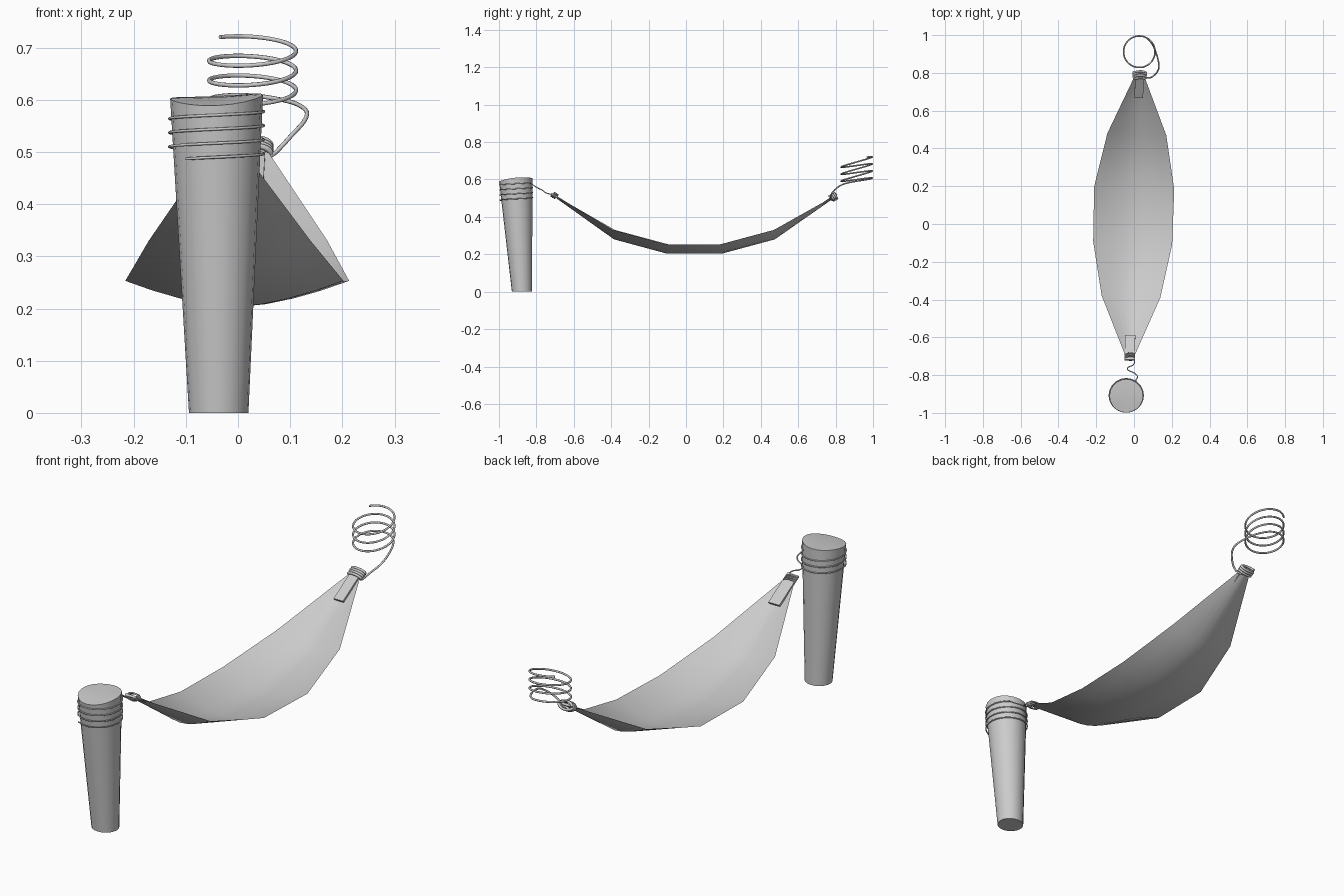
import bpy, bmesh
from math import sin, cos, pi, radians
from mathutils import Vector as V

if "Cube" in bpy.data.objects:
    bpy.data.objects.remove(bpy.data.objects["Cube"])


def add_mesh(name, verts, faces, angle=None):
    me = bpy.data.meshes.new(name)
    me.from_pydata(verts, [], faces)
    bm = bmesh.new()
    bm.from_mesh(me)
    bmesh.ops.recalc_face_normals(bm, faces=bm.faces)
    bm.to_mesh(me)
    bm.free()
    ob = bpy.data.objects.new(name, me)
    bpy.context.collection.objects.link(ob)
    bpy.context.view_layer.objects.active = ob
    ob.select_set(True)
    if angle:
        bpy.ops.object.shade_smooth_by_angle(angle=radians(angle))
    ob.select_set(False)
    return ob


def helix(c0, c1, u, v, a0, a1, per_turn=24):
    """Coil of points from c0 to c1 with elliptical radius vectors u and v."""
    c0, c1, u, v = V(c0), V(c1), V(u), V(v)
    n = max(2, round((a1 - a0) / 360 * per_turn))
    pts = []
    for i in range(n + 1):
        t = i / n
        a = radians(a0 + (a1 - a0) * t)
        pts.append(c0.lerp(c1, t) + u * cos(a) + v * sin(a))
    return pts


def rope(name, pts, r):
    cu = bpy.data.curves.new(name, 'CURVE')
    cu.dimensions = '3D'
    cu.bevel_depth = r
    cu.bevel_resolution = 2
    cu.use_fill_caps = True
    cu.resolution_u = 3
    s = cu.splines.new('NURBS')
    s.points.add(len(pts) - 1)
    for p, q in zip(s.points, pts):
        p.co = (*q, 1)
    s.order_u = 3
    s.use_endpoint_u = True
    ob = bpy.data.objects.new(name, cu)
    bpy.context.collection.objects.link(ob)
    return ob


# Leaning, tapered post with an uneven sawn top
N = 20
verts, faces = [], []
for i in range(N):
    a = 2 * pi * i / N
    verts.append((-0.037 + 0.057 * cos(a), -0.877 + 0.054 * sin(a), 0))
for i in range(N):
    a = 2 * pi * i / N
    z = 0.602 + 0.009 * sin(a) + 0.004 * cos(a) + 0.004 * cos(2 * a)
    verts.append((-0.041 + 0.089 * cos(a), -0.91 + 0.089 * sin(a), z))
verts.append((-0.041, -0.91, 0.604))
faces.append(list(range(N)))
for i in range(N):
    j = (i + 1) % N
    faces += [(i, j, N + j, N + i), (N + i, N + j, 2 * N)]
add_mesh("post", verts, faces, 35)

# Sagging cloth: centre x, y, half width, middle z, edge z
stations = [(-0.022, -0.715, 0.017, 0.515, 0.522), (-0.016, -0.385, 0.155, 0.28, 0.33),
            (-0.007, -0.10, 0.209, 0.203, 0.253), (0.001, 0.19, 0.212, 0.203, 0.253),
            (0.015, 0.475, 0.156, 0.28, 0.33), (0.03, 0.80, 0.018, 0.507, 0.515)]
C = 8
verts, faces = [], []
for x, y, w, zm, ze in stations:
    for k in range(C + 1):
        u = 2 * k / C - 1
        verts.append((x + u * w, y - 0.035 * u * w, zm + (ze - zm) * abs(u) ** 1.6))
for r in range(len(stations) - 1):
    for k in range(C):
        a = r * (C + 1) + k
        faces.append((a, a + 1, a + C + 2, a + C + 1))
cloth = add_mesh("hammock_cloth", verts, faces, 60)


# Flat folded straps on the two cloth ends
def strap(name, a, b, w, t=0.01):
    a, b = V(a), V(b)
    side = V((w / 2, 0, 0))
    up = V((1, 0, 0)).cross(b - a).normalized() * t / 2
    if up.z < 0:
        up = -up
    vs = [p + s * side + h * up for p in (a, b) for s, h in ((-1, -1), (1, -1), (1, 1), (-1, 1))]
    fs = [(0, 1, 2, 3), (4, 5, 6, 7)] + [(i, (i + 1) % 4, 4 + (i + 1) % 4, 4 + i) for i in range(4)]
    add_mesh(name, vs, fs)


strap("front_strap", (-0.02, -0.59, 0.442), (-0.023, -0.72, 0.525), 0.054)
strap("back_strap", (0.025, 0.67, 0.43), (0.03, 0.795, 0.513), 0.046)

# Thin rope wound around the post and led to the front knot
wind = helix((-0.041, -0.907, 0.487), (-0.041, -0.908, 0.582), (0.091, 0, 0), (0, 0.089, 0), 230, 1500)
lead = [(0.022, -0.81, 0.565), (0.008, -0.79, 0.553), (-0.04, -0.772, 0.545),
        (-0.03, -0.755, 0.533), (0.003, -0.748, 0.527), (0.004, -0.72, 0.52)]
rope("front_rope", wind + lead, 0.0028)
rope("front_knot", helix((-0.022, -0.69, 0.507), (-0.022, -0.715, 0.522),
                         (0.025, 0, 0), (0, 0.008, 0.012), 0, 1080), 0.0035)

# Thick rope: knot on the back end, lead, and the free open coil
rope("back_knot", helix((0.03, 0.775, 0.497), (0.03, 0.805, 0.515),
                        (0.033, 0, 0), (0, -0.01, 0.014), 0, 1260), 0.0055)
lead = [(0.04, 0.785, 0.49), (0.06, 0.775, 0.487), (0.085, 0.772, 0.512), (0.105, 0.785, 0.535),
        (0.127, 0.808, 0.557), (0.135, 0.84, 0.577), (0.12, 0.90, 0.589), (0.10, 0.95, 0.597)]
coil = helix((0.028, 0.912, 0.587), (0.028, 0.912, 0.708), (0.084, 0, 0), (0, 0.084, 0.018), 60, 1218)
rope("back_rope", lead + coil, 0.0042)
